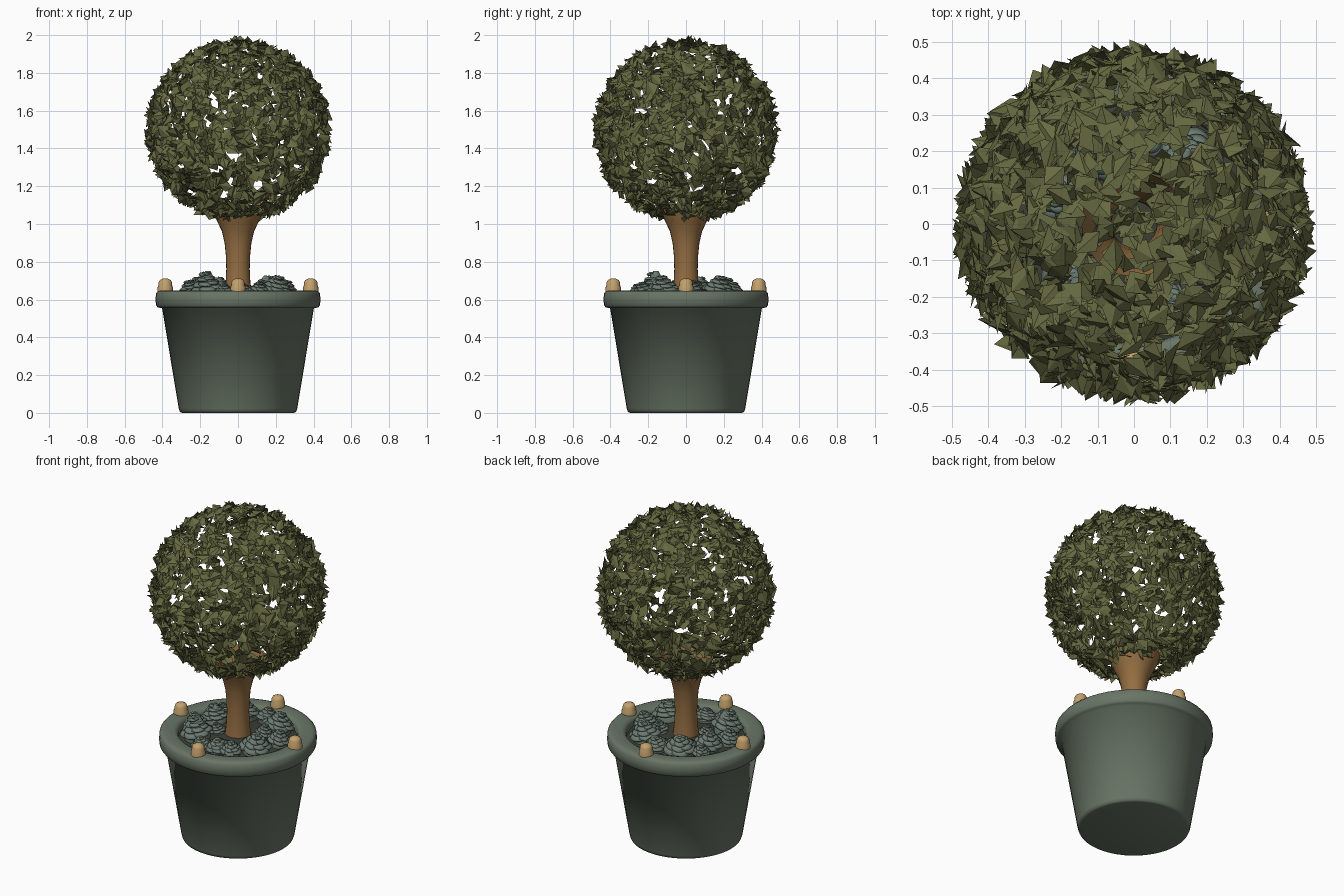
import bpy, math, random
from mathutils import Vector, Matrix

if "Cube" in bpy.data.objects:
    bpy.data.objects.remove(bpy.data.objects["Cube"])

random.seed(7)
TAU = 2 * math.pi


def material(name, rgb):
    m = bpy.data.materials.new(name)
    m.diffuse_color = (*rgb, 1)
    m.use_nodes = True
    m.node_tree.nodes["Principled BSDF"].inputs["Base Color"].default_value = m.diffuse_color
    return m


LEAF = material("olive leaf", (0.135, 0.145, 0.053))
POT = material("grey green pot", (0.14, 0.178, 0.132))
BARK = material("brown bark", (0.30, 0.158, 0.055))
KNOB = material("tan knob", (0.55, 0.36, 0.15))
PLANT = material("grey green succulent", (0.15, 0.20, 0.165))
SOIL = material("dark soil", (0.045, 0.05, 0.035))


def make(name, verts, faces, mat, smooth=None):
    me = bpy.data.meshes.new(name)
    me.from_pydata(verts, [], faces)
    me.materials.append(mat)
    if smooth:
        me.shade_smooth()
        me.set_sharp_from_angle(angle=math.radians(smooth))
    ob = bpy.data.objects.new(name, me)
    bpy.context.collection.objects.link(ob)
    return ob


def lathe(name, profile, mat, n=48, at=(0, 0, 0), cap_start=False, cap_end=False, smooth=40):
    """Spin (radius, height) points round a vertical axis."""
    verts = [(at[0] + r * math.cos(TAU * j / n), at[1] + r * math.sin(TAU * j / n), at[2] + z)
             for r, z in profile for j in range(n)]
    faces = [(i * n + j, i * n + (j + 1) % n, (i + 1) * n + (j + 1) % n, (i + 1) * n + j)
             for i in range(len(profile) - 1) for j in range(n)]
    if cap_start:
        faces.append(tuple(reversed(range(n))))
    if cap_end:
        k = (len(profile) - 1) * n
        faces.append(tuple(range(k, k + n)))
    return make(name, verts, faces, mat, smooth)


# Pot with rolled rim and inner wall
lathe("pot", [(0.295, 0), (0.307, 0.004), (0.313, 0.02), (0.402, 0.555), (0.425, 0.558),
              (0.434, 0.57), (0.437, 0.60), (0.434, 0.632), (0.424, 0.644), (0.405, 0.648),
              (0.355, 0.648), (0.338, 0.642), (0.330, 0.625), (0.325, 0.58)], POT,
      cap_start=True, smooth=100)
lathe("soil", [(0.335, 0.60), (0.2, 0.62), (0.05, 0.63)], SOIL, cap_end=True)

# Flared trunk, open at the top inside the crown
lathe("trunk", [(0.075, 0.60), (0.066, 0.68), (0.062, 0.76), (0.064, 0.83), (0.071, 0.90),
                (0.085, 0.96), (0.108, 1.01), (0.132, 1.06), (0.145, 1.10)], BARK, n=24)

# Four knobs on the rim
for i in range(4):
    a = i * TAU / 4
    lathe("rim_knob_%d" % (i + 1), [(0.041, 0), (0.041, 0.022), (0.036, 0.034), (0.035, 0.05),
                                    (0.028, 0.062), (0.014, 0.069)], KNOB, n=16,
          at=(0.385 * math.cos(a), 0.385 * math.sin(a), 0.642), cap_end=True, smooth=70)


# Rosette succulents: stacked rings of broad, cupped petals
def rosette(name, x, y, R, h):
    verts, faces = [], []
    layers, nu, nv = 4, 7, 5
    tilt = Matrix.Rotation(0.2, 3, Vector((-y, x, 0)))
    for k in range(layers):
        f = k / layers
        reach, z0, n = R * (1 - 0.85 * f), h * (0.25 + 0.8 * f), 6 if k < 2 else 5
        for p in range(n):
            a0 = TAU * (p + 0.5 * (k % 2)) / n + k * 0.3 + x * 9
            base = len(verts)
            for v in range(nv):
                t = v / (nv - 1)
                for u in range(nu):
                    s = 2 * u / (nu - 1) - 1
                    ang = a0 + s * 0.66 * TAU / n
                    r2 = reach * (0.2 + 0.8 * t) * (1 - 0.2 * t * s * s)
                    # petal arches out, then its tip curls down
                    z = z0 + reach * (0.30 * math.sin(2.4 * t) - 0.12 * t) - 0.06 * R * (1 + s) * t
                    q = tilt @ Vector((r2 * math.cos(ang), r2 * math.sin(ang), z))
                    verts.append((x + q.x, y + q.y, 0.622 + q.z))
            for v in range(nv - 1):
                for u in range(nu - 1):
                    i = base + v * nu + u
                    faces.append((i, i + nu, i + nu + 1, i + 1))
    ob = make(name, verts, faces, PLANT, 60)
    mod = ob.modifiers.new("petal thickness", "SOLIDIFY")
    mod.thickness = 0.008
    # Solid core so the stack reads as one plant
    lathe(name + "_core", [(R * 0.75, 0), (R * 0.75, h * 0.35), (R * 0.4, h * 0.7),
                           (R * 0.15, h * 1.0)], PLANT, n=12, at=(x, y, 0.61), cap_end=True)


spots = [(0.20, -0.12, 0.095, 0.115), (0.02, -0.22, 0.075, 0.07), (-0.16, -0.16, 0.095, 0.14),
         (-0.25, -0.05, 0.07, 0.09), (-0.20, 0.07, 0.085, 0.11), (-0.10, 0.20, 0.10, 0.105),
         (0.03, 0.24, 0.075, 0.08), (0.15, 0.17, 0.095, 0.115), (0.25, 0.03, 0.07, 0.09),
         (0.11, -0.22, 0.065, 0.08), (-0.07, -0.25, 0.06, 0.07), (-0.10, -0.05, 0.05, 0.07),
         (0.13, 0.06, 0.055, 0.08), (-0.22, 0.17, 0.055, 0.07)]
for i, s in enumerate(spots):
    rosette("succulent_%d" % (i + 1), *s)

# Crown: a hollow shell of folded, pointed leaves
C, RMAX = Vector((0, 0, 1.493)), 0.507
verts, faces = [], []
count = 1750
for i in range(count):
    z = 1 - 2 * (i + 0.5) / count
    a = i * 2.39996 + random.uniform(-0.5, 0.5)
    z = max(-1, min(1, z + random.uniform(-0.08, 0.08)))
    r = math.sqrt(1 - z * z)
    n = Vector((r * math.cos(a), r * math.sin(a), z))
    if z < 0 and r < 0.2:      # gap for the trunk
        continue
    t = n.orthogonal().normalized()
    t.rotate(Matrix.Rotation(random.uniform(0, TAU), 3, n))
    lift = random.uniform(-0.1, 0.9)
    d = t * math.cos(lift) + n * math.sin(lift)
    side = n.cross(t)
    roll = random.uniform(-0.6, 0.6)
    up = d.cross(side)
    side, up = side * math.cos(roll) + up * math.sin(roll), up * math.cos(roll) - side * math.sin(roll)
    L, W = random.uniform(0.065, 0.11), random.uniform(0.026, 0.042)
    o = n * random.uniform(0.452, 0.482) - d * L * 0.4
    pts = [o, o + d * L * 0.45 + side * W - up * 0.012, o + d * L,
           o + d * L * 0.45 - side * W - up * 0.012]
    b = len(verts)
    for p in pts:
        if p.length > RMAX:
            p = p * (RMAX / p.length)
        verts.append(tuple(C + p))
    for f in ((b, b + 1, b + 2), (b, b + 2, b + 3)):
        p, q, w = (Vector(verts[k]) for k in f)
        faces.append(f if (q - p).cross(w - p).dot(n) > 0 else f[::-1])
make("leaf_crown", verts, faces, LEAF)
